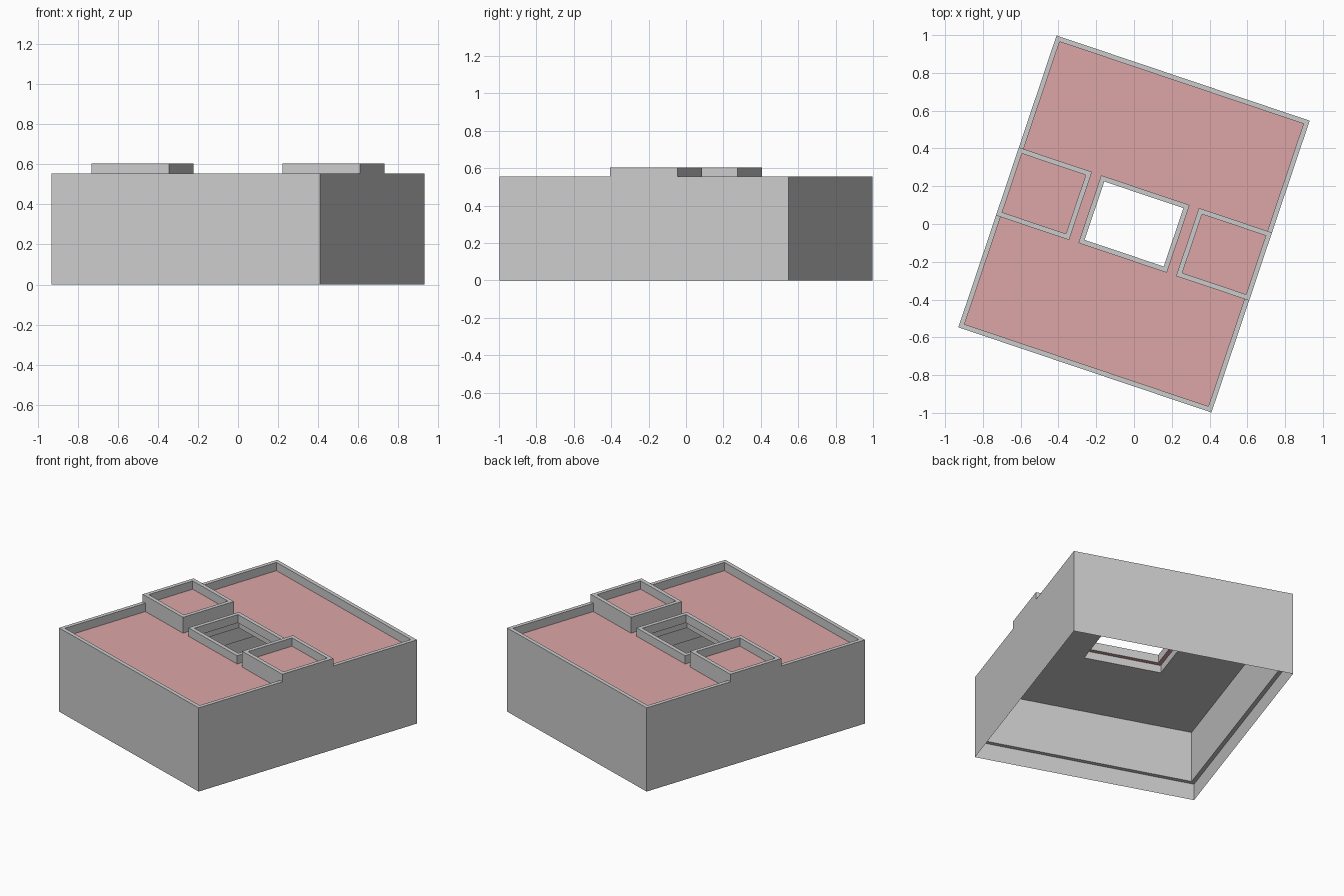
import bpy
from math import radians

if "Cube" in bpy.data.objects:
    bpy.data.objects.remove(bpy.data.objects["Cube"])

ANGLE = radians(-18.6)        # the whole building is turned on plan
W, D, T = 0.707, 0.815, 0.026  # half width, half depth, wall thickness
ROOF, TOP, TOWER_TOP = 0.50, 0.555, 0.605
HU, HV = 0.247, 0.189         # half size of the light well kerb

red = bpy.data.materials.new("roof_red")
red.diffuse_color = (0.72, 0.38, 0.38, 1)
red.use_nodes = True
red.node_tree.nodes["Principled BSDF"].inputs["Base Color"].default_value = red.diffuse_color


def loft(name, loops, cu=0, cap=False, mat=None):
    """Join successive rectangles (half_x, half_y, z) around (cu, 0)."""
    verts, faces = [], []
    for a, b, z in loops:
        verts += [(cu - a, -b, z), (cu + a, -b, z), (cu + a, b, z), (cu - a, b, z)]
    for k in range(len(loops) - 1):
        for i in range(4):
            j = (i + 1) % 4
            faces.append((4 * k + i, 4 * k + j, 4 * k + 4 + j, 4 * k + 4 + i))
    if cap:
        n = 4 * (len(loops) - 1)
        faces.append((n, n + 1, n + 2, n + 3))
    mesh = bpy.data.meshes.new(name)
    mesh.from_pydata(verts, [], faces)
    obj = bpy.data.objects.new(name, mesh)
    obj.rotation_euler.z = ANGLE
    if mat:
        mesh.materials.append(mat)
    bpy.context.collection.objects.link(obj)
    return obj


# Outer walls with parapet; thin skirt below the inner ledge
loft("outer_walls", [(W, D, 0), (W, D, TOP), (W - T, D - T, TOP),
                     (W - T, D - T, 0.11), (W, D, 0.11)])

# Main roof surface and the ceiling beneath it, open at the light well
loft("main_roof", [(W - T, D - T, ROOF), (HU - T, HV - T, ROOF)], mat=red)
loft("ceiling", [(HU, HV, ROOF), (HU, HV, 0.45), (W - T, D - T, 0.45)])

# Kerb around the light well
loft("light_well_kerb", [(HU, HV, ROOF), (HU, HV, TOP),
                         (HU - T, HV - T, TOP), (HU - T, HV - T, ROOF)])

# Two raised stair heads, flush with the side walls
TU, TV = 0.204, 0.19
for side, s in (("left", -1), ("right", 1)):
    c = s * (W - TU)
    loft(side + "_stair_head", [(TU, TV, ROOF), (TU, TV, TOWER_TOP),
                                (TU - T, TV - T, TOWER_TOP),
                                (TU - T, TV - T, 0.55)], c)
    loft(side + "_stair_head_roof", [(TU - T, TV - T, 0.55)], c, True, red)
